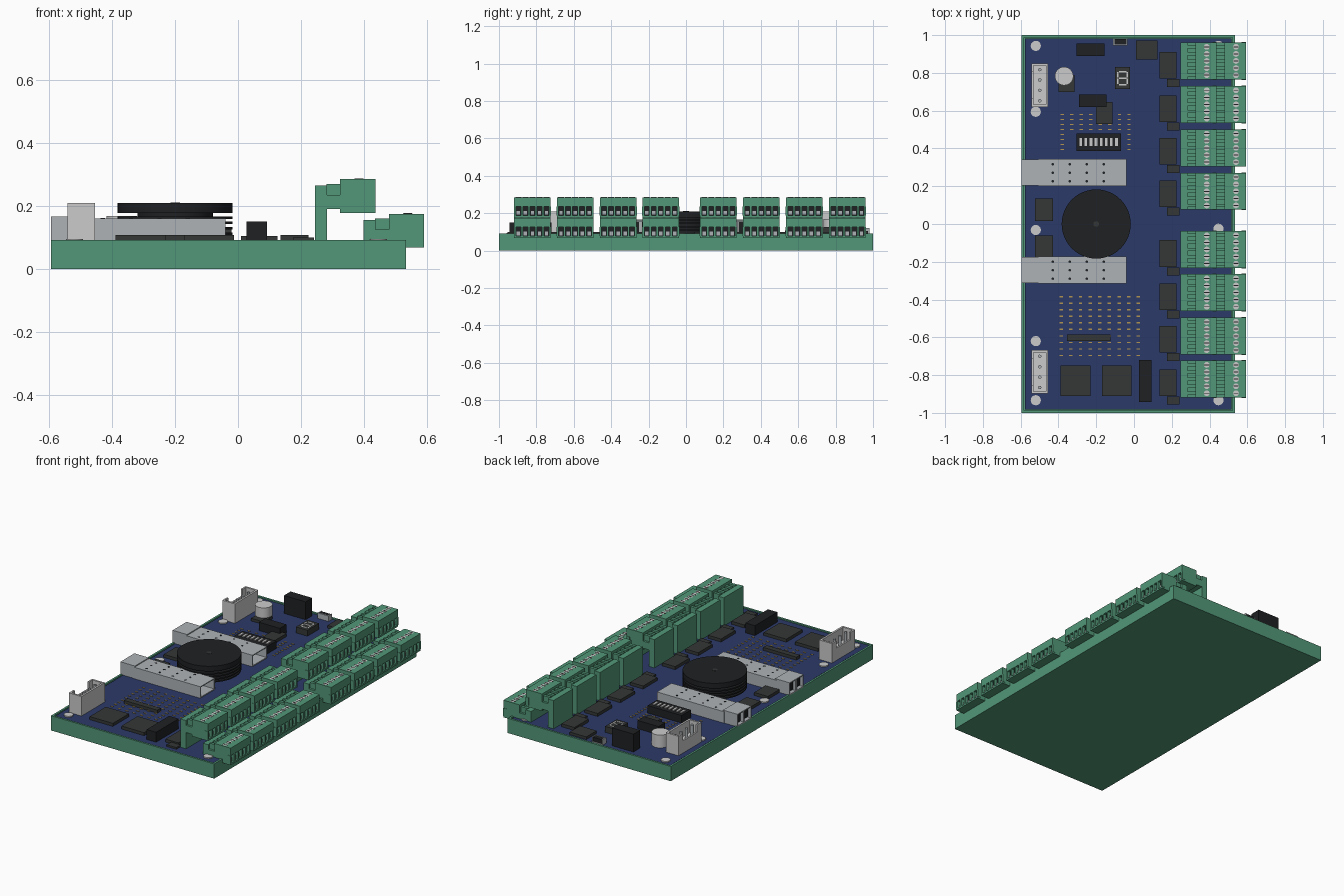
import bpy, bmesh
from mathutils import Matrix, Vector

if "Cube" in bpy.data.objects:
    bpy.data.objects.remove(bpy.data.objects["Cube"])


def material(name, *rgb):
    m = bpy.data.materials.new(name)
    m.diffuse_color = (*rgb, 1)
    m.use_nodes = True
    m.node_tree.nodes["Principled BSDF"].inputs["Base Color"].default_value = m.diffuse_color
    return m


GREEN = material("green plastic", 0.085, 0.31, 0.19)
BLUE = material("board blue", 0.025, 0.042, 0.14)
CHIP = material("chip grey", 0.035, 0.037, 0.037)
BLACK = material("black plastic", 0.014, 0.015, 0.017)
METAL = material("pale metal", 0.42, 0.45, 0.47)
WHITE = material("off white", 0.55, 0.55, 0.53)
GOLD = material("gold", 0.45, 0.30, 0.08)
Z = 0.088  # board surface


def finish(name, bm, mat):
    me = bpy.data.meshes.new(name)
    bm.to_mesh(me)
    bm.free()
    me.materials.append(mat)
    ob = bpy.data.objects.new(name, me)
    bpy.context.collection.objects.link(ob)
    return ob


def boxes(name, mat, items):
    """One object made of boxes given as (x0, x1, y0, y1, z0, z1)."""
    bm = bmesh.new()
    for x0, x1, y0, y1, z0, z1 in items:
        m = Matrix.Translation(((x0 + x1) / 2, (y0 + y1) / 2, (z0 + z1) / 2))
        bmesh.ops.create_cube(bm, size=1, matrix=m @ Matrix.Diagonal((x1 - x0, y1 - y0, z1 - z0, 1)))
    return finish(name, bm, mat)


def discs(name, mat, items, n=20):
    """One object made of upright cylinders given as (x, y, z0, z1, r)."""
    bm = bmesh.new()
    for x, y, z0, z1, r in items:
        bmesh.ops.create_cone(bm, cap_ends=True, segments=n, radius1=r, radius2=r, depth=z1 - z0,
                              matrix=Matrix.Translation((x, y, (z0 + z1) / 2)))
    for f in bm.faces:
        f.smooth = len(f.verts) == 4
    for e in bm.edges:
        e.smooth = all(len(f.verts) == 4 for f in e.link_faces)
    return finish(name, bm, mat)


# Tray with raised rim, and the board inside it
bm = bmesh.new()
bmesh.ops.create_cube(bm, size=1, matrix=Matrix.Translation((-0.03, 0, 0.046)) @ Matrix.Diagonal((1.13, 2, 0.092, 1)))
top = max(bm.faces, key=lambda f: f.calc_center_median().z)
bmesh.ops.inset_region(bm, faces=[top], thickness=0.018)
inner = bmesh.ops.extrude_face_region(bm, geom=[top])["geom"]
bmesh.ops.translate(bm, verts=[v for v in inner if isinstance(v, bmesh.types.BMVert)], vec=Vector((0, 0, -0.03)))
bmesh.ops.delete(bm, geom=[top] if top.is_valid else [], context='FACES')
finish("tray", bm, GREEN)
boxes("circuit_board", BLUE, [(-0.577, 0.517, -0.982, 0.982, 0.06, Z)])

# Mounting screws
discs("mounting_screws", WHITE,
      [(-0.52, y, Z - 0.01, Z + 0.007, 0.027) for y in (0.943, 0.594, -0.032, -0.62, -0.933)] +
      [(0.447, y, Z - 0.01, Z + 0.007, 0.027) for y in (0.943, -0.025, -0.933)])

# Two-level terminal block, built once at y = 0 and then repeated
W = 0.0975
POLES = [(i - 2) * 0.0375 for i in range(5)]
RIBS = [(i - 2.5) * 0.0375 for i in range(6)]
green, dark, silver, screws = [], [], [], []
for x, top_z, foot, base in ((0.325, 0.285, 0.245, 0.19), (0.48, 0.175, 0.40, Z)):
    low, end = top_z - 0.107, x + 0.112
    green.append((foot, x - 0.042, -W, W, Z, top_z - 0.02))           # header wall
    green.append((x - 0.042, x, -W, W, base, top_z - 0.05))           # header shelf
    green += [(x - 0.044, x + 0.004, y - 0.009, y + 0.009, top_z - 0.06, top_z - 0.015) for y in POLES]
    green.append((x, end - 0.022, -W, W, low, top_z))                 # plug body
    green.append((end - 0.022, end, -W, W, top_z - 0.048, top_z))     # plug face bars
    green.append((end - 0.022, end, -W, W, low, low + 0.01))
    green += [(end - 0.022, end, y - 0.006, y + 0.006, low + 0.01, top_z - 0.048) for y in RIBS]
    dark.append((end - 0.03, end - 0.02, -0.092, 0.092, low + 0.011, top_z - 0.049))
    silver += [(end - 0.022, end - 0.012, y - 0.009, y + 0.009, low + 0.014, low + 0.034) for y in POLES]
    for y in POLES:
        screws.append((x + 0.06, y, top_z - 0.01, top_z + 0.001, 0.0155))
        dark.append((x + 0.046, x + 0.074, y - 0.0025, y + 0.0025, top_z - 0.005, top_z + 0.0018))
pins = [(x0, x1, y - 0.004, y + 0.004, 0.2, 0.21) for y in POLES for x0, x1 in ((0.27, 0.33),)]
block = [boxes("terminal_block", GREEN, green), boxes("terminal_openings", BLACK, dark),
         boxes("terminal_clamps", METAL, silver + pins), discs("terminal_screws", WHITE, screws, 14)]
BLOCK_Y = (0.863, 0.633, 0.403, 0.173, -0.135, -0.363, -0.593, -0.821)
for i, y in enumerate(BLOCK_Y):
    for ob in block:
        o = ob if i == 0 else ob.copy()
        if i:
            bpy.context.collection.objects.link(o)
        o.location.y = y

# Driver chips beside each terminal block
CHIP_Y = (0.84, 0.61, 0.385, 0.16, -0.157, -0.385, -0.61, -0.84)
boxes("driver_chips", CHIP, [(0.135, 0.225, y - 0.071, y + 0.071, Z, 0.107) for y in CHIP_Y])
boxes("small_driver_chips", CHIP, [(0.175, 0.242, y - 0.115, y - 0.072, Z, 0.099) for y in CHIP_Y])

# Flat chips over the board
boxes("flat_chips", CHIP, [
    (0.01, 0.125, 0.87, 0.972, Z, 0.105), (-0.40, -0.315, 0.70, 0.79, Z, 0.105),
    (-0.20, -0.115, 0.53, 0.645, Z, 0.107), (-0.525, -0.43, 0.015, 0.135, Z, 0.107),
    (-0.525, -0.43, -0.175, -0.06, Z, 0.107), (-0.39, -0.23, -0.91, -0.75, Z, 0.107),
    (-0.17, -0.013, -0.91, -0.75, Z, 0.107), (-0.355, -0.125, -0.62, -0.585, Z, 0.107)])

# Taller black parts
boxes("tall_black_module", BLACK, [(-0.305, -0.155, 0.89, 0.955, Z, 0.20)])
boxes("black_module", BLACK, [(-0.29, -0.145, 0.62, 0.685, Z, 0.14)])
boxes("relay", BLACK, [(0.027, 0.093, -0.943, -0.72, Z, 0.15)])

# Small metal socket at the back edge
boxes("edge_socket", METAL, [(-0.11, -0.035, 0.945, 0.951, Z, 0.122), (-0.11, -0.104, 0.945, 0.981, Z, 0.122),
                             (-0.041, -0.035, 0.945, 0.981, Z, 0.122), (-0.11, -0.035, 0.945, 0.981, Z, 0.094)])
boxes("edge_socket_core", BLACK, [(-0.104, -0.041, 0.951, 0.979, 0.094, 0.12)])

# Capacitor
discs("capacitor", WHITE, [(-0.37, 0.783, Z, 0.168, 0.049)], 32)

# Seven-bar display
boxes("display_body", CHIP, [(-0.10, -0.02, 0.715, 0.83, Z, 0.125)])
boxes("display_bars", WHITE,
      [(-0.08, -0.04, y - 0.004, y + 0.004, 0.12, 0.1265) for y in (0.738, 0.7725, 0.807)] +
      [(x - 0.004, x + 0.004, y - 0.014, y + 0.014, 0.12, 0.1265) for x in (-0.085, -0.035) for y in (0.755, 0.79)])

# Slide switch bank
boxes("switch_bank", BLACK, [(-0.305, -0.07, 0.387, 0.48, Z, 0.135)])
boxes("switch_sliders", WHITE, [(-0.289 + i * 0.027, -0.275 + i * 0.027, 0.413, 0.455, 0.13, 0.141) for i in range(8)])

# Gold pads in two grids
pads = [(-0.38 + i * 0.0505, 0.58 - j * 0.0265) for i in range(8) for j in range(8)
        if j < 4 or i in (0, 7)]
pads += [(-0.385 + i * 0.051, -0.385 - j * 0.0345) for i in range(9) for j in range(10)]
boxes("gold_pads", GOLD, [(x - 0.009, x + 0.009, y - 0.003, y + 0.003, Z - 0.001, Z + 0.003) for x, y in pads])

# Round finned heat sink
cx = -0.20
sink = [(cx, 0, 0.178, 0.21, 0.183), (cx, 0, Z, 0.18, 0.12)]
sink += [(cx, 0, z - 0.004, z + 0.004, 0.183) for z in (0.112, 0.129, 0.146, 0.163)]
discs("heat_sink", BLACK, sink, 48)
discs("heat_sink_hub", CHIP, [(cx, 0, 0.2, 0.2115, 0.015)], 16)

# Optical module cages, open at both ends
for y, label in ((0.272, "back"), (-0.244, "front")):
    shell = []
    for x0, x1, w, h in ((-0.505, -0.04, 0.072, 0.16), (-0.595, -0.495, 0.069, 0.167)):
        shell += [(x0, x1, y - w, y + w, h - 0.006, h), (x0, x1, y - w, y + w, Z, Z + 0.006),
                  (x0, x1, y - w, y - w + 0.006, Z, h), (x0, x1, y + w - 0.006, y + w, Z, h)]
    shell.append((-0.593, -0.50, y - 0.006, y + 0.006, Z, 0.165))
    boxes(label + "_cage", METAL, shell)
    boxes(label + "_cage_ports", BLACK, [(-0.575, -0.50, y + s - 0.027, y + s + 0.027, 0.097, 0.156) for s in (-0.035, 0.035)])
    discs(label + "_cage_holes", BLACK, [(x, y + s, 0.158, 0.161, 0.007) for x in (-0.43, -0.34, -0.25, -0.16)
                                         for s in (-0.045, 0, 0.045)], 10)

# White power sockets: open-topped shells with four pins
for y, label in ((0.735, "back"), (-0.783, "front")):
    a, b, h = y - 0.115, y + 0.115, 0.21
    walls = [(-0.543, -0.455, a, b, Z, 0.13), (-0.467, -0.455, a, b, Z, h),
             (-0.543, -0.455, a, a + 0.012, Z, h), (-0.543, -0.455, b - 0.012, b, Z, h),
             (-0.543, -0.533, a, b, Z, 0.165),
             (-0.543, -0.533, a, a + 0.045, Z, h), (-0.543, -0.533, b - 0.045, b, Z, h)]
    boxes(label + "_power_socket", WHITE, walls)
    discs(label + "_power_pins", METAL, [(-0.499, y + (i - 1.5) * 0.055, 0.12, 0.195, 0.009) for i in range(4)], 12)
